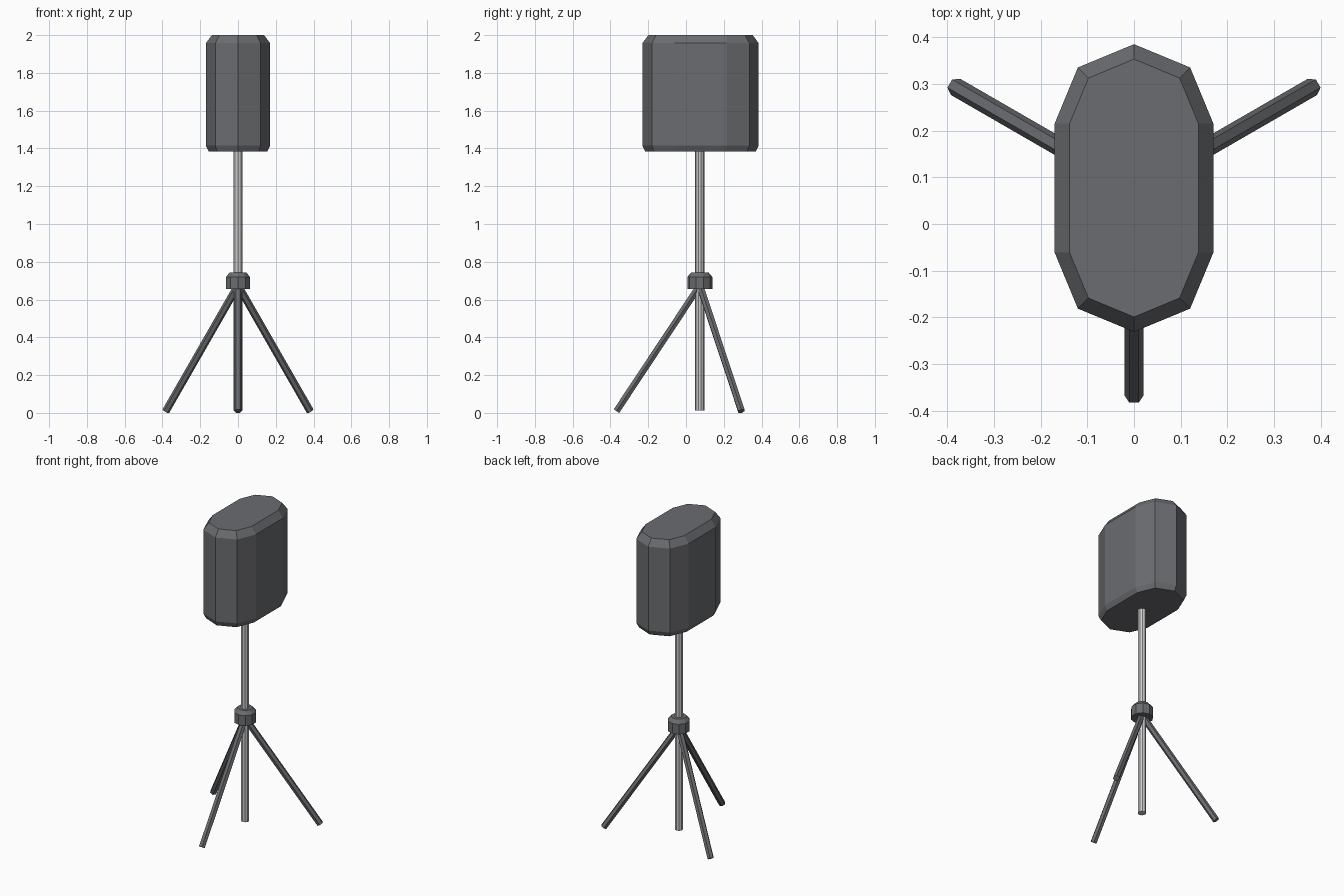
import bpy
from math import sin, cos, pi, radians
from mathutils import Vector, Matrix

if "Cube" in bpy.data.objects:
    bpy.data.objects.remove(bpy.data.objects["Cube"])

AXIS_Y = 0.073   # stand axis
HEAD_Y = 0.077   # cabinet centre


def material(name, rgb):
    m = bpy.data.materials.new(name)
    m.diffuse_color = (*rgb, 1)
    m.use_nodes = True
    m.node_tree.nodes["Principled BSDF"].inputs["Base Color"].default_value = m.diffuse_color
    return m


DARK = material("dark_grey", (0.145, 0.15, 0.16))
STEEL = material("steel", (0.60, 0.61, 0.62))


def loft(name, rings, mat):
    """Closed solid from a stack of equal-length rings, bottom to top."""
    n = len(rings[0])
    verts = [p for r in rings for p in r]
    faces = [list(range(n))[::-1], [(len(rings) - 1) * n + i for i in range(n)]]
    for k in range(len(rings) - 1):
        for i in range(n):
            j = (i + 1) % n
            faces.append([k * n + i, k * n + j, (k + 1) * n + j, (k + 1) * n + i])
    me = bpy.data.meshes.new(name)
    me.from_pydata(verts, [], faces)
    me.materials.append(mat)
    ob = bpy.data.objects.new(name, me)
    bpy.context.collection.objects.link(ob)
    return ob


def circle(r, z, n, cy=0.0, start=0.0):
    angles = [start + 2 * pi * i / n for i in range(n)]
    return [(r * cos(a), cy + r * sin(a), z) for a in angles]


def stadium(r, z):
    """Two half octagons joined by straight sides."""
    pts = []
    for half, cy in ((0, HEAD_Y + 0.138), (1, HEAD_Y - 0.138)):
        for i in range(5):
            a = pi * half + pi * i / 4
            pts.append((r * cos(a), cy + r * sin(a), z))
    return pts


# chamfered speaker cabinet
loft("cabinet", [stadium(0.155, 1.384), stadium(0.17, 1.415),
                 stadium(0.17, 1.957), stadium(0.138, 2.0)], DARK)

# centre pole
loft("pole", [circle(0.025, z, 10, AXIS_Y, pi / 2) for z in (0.013, 1.40)], STEEL)

# collar with chamfered top
loft("collar", [circle(r, z, 10, AXIS_Y, pi / 2)
                for r, z in ((0.066, 0.655), (0.066, 0.72), (0.046, 0.744))], DARK)

# three six-sided legs
for name, deg in (("front_leg", -90), ("back_right_leg", 30), ("back_left_leg", 150)):
    out = Vector((cos(radians(deg)), sin(radians(deg)), 0))
    foot = Vector((0, AXIS_Y, 0.0095)) + out * 0.441
    top = Vector((0, AXIS_Y, 0.675))
    axis = top - foot
    zl = axis.normalized()
    xl = Vector((0, 0, 1)).cross(out)
    yl = zl.cross(xl)
    leg = loft(name, [circle(0.02, 0, 6), circle(0.02, axis.length, 6)], DARK)
    leg.data.transform(Matrix.Translation(foot) @ Matrix((xl, yl, zl)).transposed().to_4x4())
